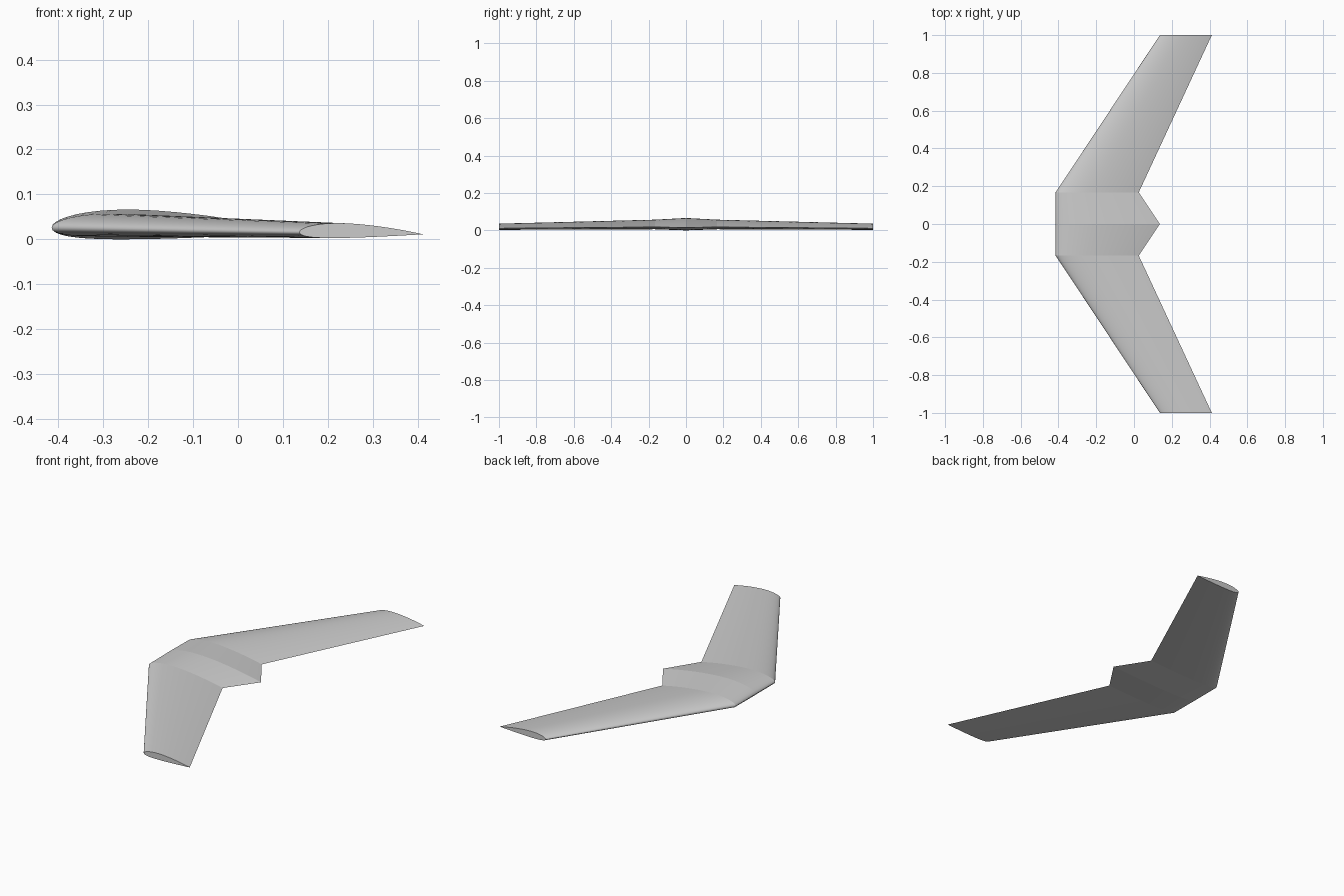
import bpy
import bmesh
import math

cube = bpy.data.objects.get("Cube")
if cube:
    bpy.data.objects.remove(cube, do_unlink=True)

# Wing colour
grey = bpy.data.materials.new("light grey")
grey.use_nodes = True
colour = (0.6, 0.6, 0.6, 1)
grey.diffuse_color = colour
grey.node_tree.nodes["Principled BSDF"].inputs["Base Color"].default_value = colour

# Half-span stations: y, leading x, trailing x, leading z, trailing z, thickness ratio
ROOT = (0, -0.415, 0.137, 0.028, 0.017, 0.12)
KINK = (0.167, -0.415, 0.025, 0.0275, 0.020, 0.116)
TIP = (1, 0.137, 0.412, 0.0175, 0.013, 0.12)
STEPS = 24
CAMBER, CAMBER_POS = 0.02, 0.4


def mirrored(station):
    return (-station[0],) + station[1:]


def surface_height(t, side, thickness):
    """Height of the cambered section at chord fraction t, per unit chord."""
    half = 5 * thickness * (0.2969 * math.sqrt(t) - 0.126 * t - 0.3516 * t**2
                            + 0.2843 * t**3 - 0.1036 * t**4)
    p = CAMBER_POS
    span = p if t < p else 1 - p
    camber = CAMBER * (1 - ((t - p) / span) ** 2)
    return camber + side * half


def section(bm, station):
    """Closed loop from the trailing edge over the top and back underneath."""
    y, x0, x1, z0, z1, thickness = station
    loop = []
    for i in range(2 * STEPS):
        angle = math.pi * i / STEPS
        t = (1 + math.cos(angle)) / 2
        side = 1 if i < STEPS else -1
        z = z0 + (z1 - z0) * t
        if 0 < i:
            z += (x1 - x0) * surface_height(t, side, thickness)
        loop.append(bm.verts.new((x0 + (x1 - x0) * t, y, z)))
    return loop


# Swept flying wing, lofted tip to tip
bm = bmesh.new()
stations = [mirrored(TIP), mirrored(KINK), ROOT, KINK, TIP]
loops = [section(bm, s) for s in stations]
count = len(loops[0])
for a, b in zip(loops, loops[1:]):
    for i in range(count):
        j = (i + 1) % count
        bm.faces.new((a[i], a[j], b[j], b[i]))

# Flat tip caps
bm.faces.new(loops[0])
bm.faces.new(loops[-1])
bmesh.ops.recalc_face_normals(bm, faces=bm.faces)

# Smooth along the chord, creased at the panel joints and trailing edge
for face in bm.faces:
    face.smooth = len(face.verts) == 4
for edge in bm.edges:
    y0, y1 = (v.co.y for v in edge.verts)
    if abs(y0 - y1) < 1e-5 or edge.calc_face_angle(0) > math.radians(40):
        edge.smooth = False
for loop in loops:
    for other in loops:
        trailing = bm.edges.get((loop[0], other[0])) if loop is not other else None
        if trailing:
            trailing.smooth = False

# Rest the lowest point on the ground
lowest = min(v.co.z for v in bm.verts)
bmesh.ops.translate(bm, verts=bm.verts, vec=(0, 0, -lowest))

mesh = bpy.data.meshes.new("flying_wing")
bm.to_mesh(mesh)
bm.free()
mesh.materials.append(grey)
wing = bpy.data.objects.new("flying_wing", mesh)
bpy.context.collection.objects.link(wing)
